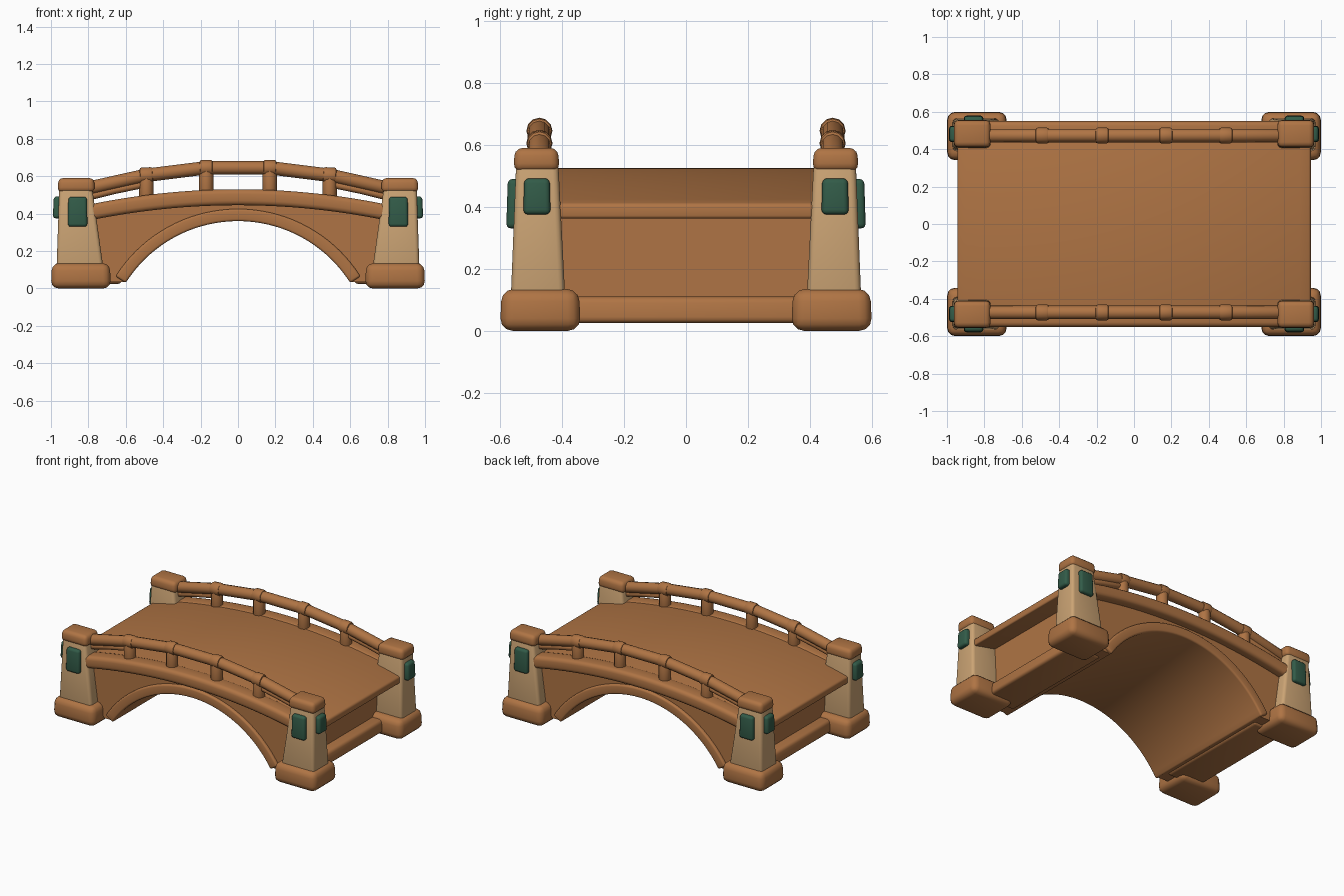
import bpy, bmesh, math
from mathutils import Vector

if "Cube" in bpy.data.objects:
    bpy.data.objects.remove(bpy.data.objects["Cube"])


def material(name, rgb):
    m = bpy.data.materials.new(name)
    m.diffuse_color = (*rgb, 1)
    m.use_nodes = True
    m.node_tree.nodes["Principled BSDF"].inputs["Base Color"].default_value = m.diffuse_color
    return m


BROWN = material("warm brown", (0.43, 0.175, 0.058))
TAN = material("pale tan", (0.60, 0.37, 0.175))
GREEN = material("dark green", (0.032, 0.105, 0.065))


def finish(name, bm, mat, bevel=0, segments=3):
    bmesh.ops.recalc_face_normals(bm, faces=bm.faces)
    me = bpy.data.meshes.new(name)
    bm.to_mesh(me)
    bm.free()
    ob = bpy.data.objects.new(name, me)
    bpy.context.collection.objects.link(ob)
    me.materials.append(mat)
    bpy.ops.object.select_all(action='DESELECT')
    ob.select_set(True)
    bpy.context.view_layer.objects.active = ob
    if bevel:
        b = ob.modifiers.new("rounding", 'BEVEL')
        b.width, b.segments = bevel, segments
        b.limit_method, b.angle_limit = 'ANGLE', math.radians(40)
        bpy.ops.object.modifier_apply(modifier=b.name)
    bpy.ops.object.shade_smooth_by_angle(angle=math.radians(40))
    return ob


def tapered_box(name, low, high, z0, z1, mat, bevel, sx=1, sy=1):
    """low / high = (x0, x1, y0, y1) at the bottom / top, placed in the corner given by sx, sy."""
    bm = bmesh.new()
    rings = []
    for (x0, x1, y0, y1), z in ((low, z0), (high, z1)):
        rings.append([bm.verts.new((x * sx, y * sy, z))
                      for x, y in ((x0, y0), (x1, y0), (x1, y1), (x0, y1))])
    a, b = rings
    bm.faces.new(a)
    bm.faces.new(b)
    for i in range(4):
        j = (i + 1) % 4
        bm.faces.new((a[i], a[j], b[j], b[i]))
    return finish(name, bm, mat, bevel)


def strip(name, pairs, y0, y1, mat, bevel=0):
    """Solid band across y from pairs of (top, bottom) points in the xz plane."""
    bm = bmesh.new()
    sec = [[bm.verts.new((p[0], y, p[1])) for p, y in ((t, y0), (t, y1), (b, y1), (b, y0))]
           for t, b in pairs]
    for s, t in zip(sec, sec[1:]):
        for i in range(4):
            j = (i + 1) % 4
            bm.faces.new((s[i], s[j], t[j], t[i]))
    bm.faces.new(sec[0])
    bm.faces.new(sec[-1])
    return finish(name, bm, mat, bevel)


def rod(name, pts, radius, mat, sides=12):
    """Round bar through points lying in one xz plane."""
    bm = bmesh.new()
    pts = [Vector(p) for p in pts]
    rings = []
    for i, p in enumerate(pts):
        d = (pts[min(i + 1, len(pts) - 1)] - pts[max(i - 1, 0)]).normalized()
        side = Vector((0, 1, 0)) if abs(d.y) < 0.9 else Vector((1, 0, 0))
        up = d.cross(side)
        rings.append([bm.verts.new(p + radius * (math.cos(a) * side + math.sin(a) * up))
                      for a in (2 * math.pi * k / sides for k in range(sides))])
    for a, b in zip(rings, rings[1:]):
        for i in range(sides):
            j = (i + 1) % sides
            bm.faces.new((a[i], a[j], b[j], b[i]))
    bm.faces.new(rings[0])
    bm.faces.new(rings[-1])
    return finish(name, bm, mat, radius * 0.25, 2)


def deck_z(x):
    return 0.525 - 0.115 * (x / 0.945) ** 2


R, CZ = 0.71, -0.35          # arch circle


def arch_z(x):
    return CZ + math.sqrt(R * R - x * x) if abs(x) < 0.6 else 0.03


def span(half, n):
    return [-half + 2 * half * i / n for i in range(n + 1)]


# Walkway slab, arched body and arch ring
strip("deck", [((x, deck_z(x)), (x, deck_z(x) - 0.05)) for x in span(0.945, 32)],
      -0.5, 0.5, BROWN, 0.012)
strip("arch_body", [((x, deck_z(x) - 0.03), (x, arch_z(x) + 0.005)) for x in span(0.78, 52)],
      -0.49, 0.49, BROWN)
end = math.asin(0.6 / R)
angles = span(end, 36)
strip("arch_ring", [(((R + 0.065) * math.sin(a), CZ + (R + 0.065) * math.cos(a)),
                     (R * math.sin(a), CZ + R * math.cos(a))) for a in angles],
      -0.51, 0.51, BROWN, 0.012)

for s in (-1, 1):
    side = "left" if s < 0 else "right"
    # Sill between the two footings at each end
    tapered_box(f"{side}_sill", (0.62, 0.86, -0.42, 0.42), (0.62, 0.85, -0.42, 0.42),
                0.025, 0.11, BROWN, 0.02, s)

for sy in (-1, 1):
    row = "front" if sy < 0 else "back"
    # Curved edge beam
    ys = sorted((0.44 * sy, 0.55 * sy))
    strip(f"{row}_edge_beam", [((x, deck_z(x) + 0.005), (x, deck_z(x) - 0.08))
                               for x in span(0.85, 28)], *ys, BROWN, 0.025)
    # Handrail, bent at each baluster
    y = 0.473 * sy
    path = [(-0.86, 0.522), (-0.49, 0.605), (-0.17, 0.645),
            (0.17, 0.645), (0.49, 0.605), (0.86, 0.522)]
    rod(f"{row}_handrail", [(x, y, z) for x, z in path], 0.036, BROWN)
    for x, z in path[1:-1]:
        rod(f"{row}_baluster", [(x, y, deck_z(x) - 0.04), (x, y, z)], 0.038, BROWN)
        tilt = -0.12 * x
        rod(f"{row}_rail_collar", [(x - 0.035, y, z - 0.035 * tilt),
                                   (x + 0.035, y, z + 0.035 * tilt)], 0.042, BROWN)
    for sx in (-1, 1):
        # Thin lower rail in the end bays
        rod(f"{row}_lower_rail", [(0.84 * sx, y, 0.48), (0.66 * sx, y, 0.525),
                                  (0.49 * sx, y, 0.56)], 0.02, BROWN)
        # Corner post: footing, tapered pillar, cap and green plates
        tapered_box("footing", (0.68, 1.0, 0.34, 0.6), (0.685, 0.995, 0.345, 0.595),
                    0, 0.135, BROWN, 0.04, sx, sy)
        tapered_box("pillar", (0.72, 0.97, 0.39, 0.565), (0.78, 0.955, 0.412, 0.548),
                    0.11, 0.54, TAN, 0.02, sx, sy)
        cap = (0.765, 0.965, 0.408, 0.557)
        tapered_box("post_cap", cap, (0.77, 0.96, 0.413, 0.552),
                    0.515, 0.59, BROWN, 0.025, sx, sy)
        face = (0.805, 0.91, 0.53, 0.58)
        tapered_box("side_plate", face, (0.808, 0.907, 0.53, 0.575),
                    0.33, 0.49, GREEN, 0.016, sx, sy)
        face = (0.93, 0.99, 0.437, 0.525)
        tapered_box("end_plate", face, (0.93, 0.985, 0.44, 0.522),
                    0.375, 0.492, GREEN, 0.016, sx, sy)
